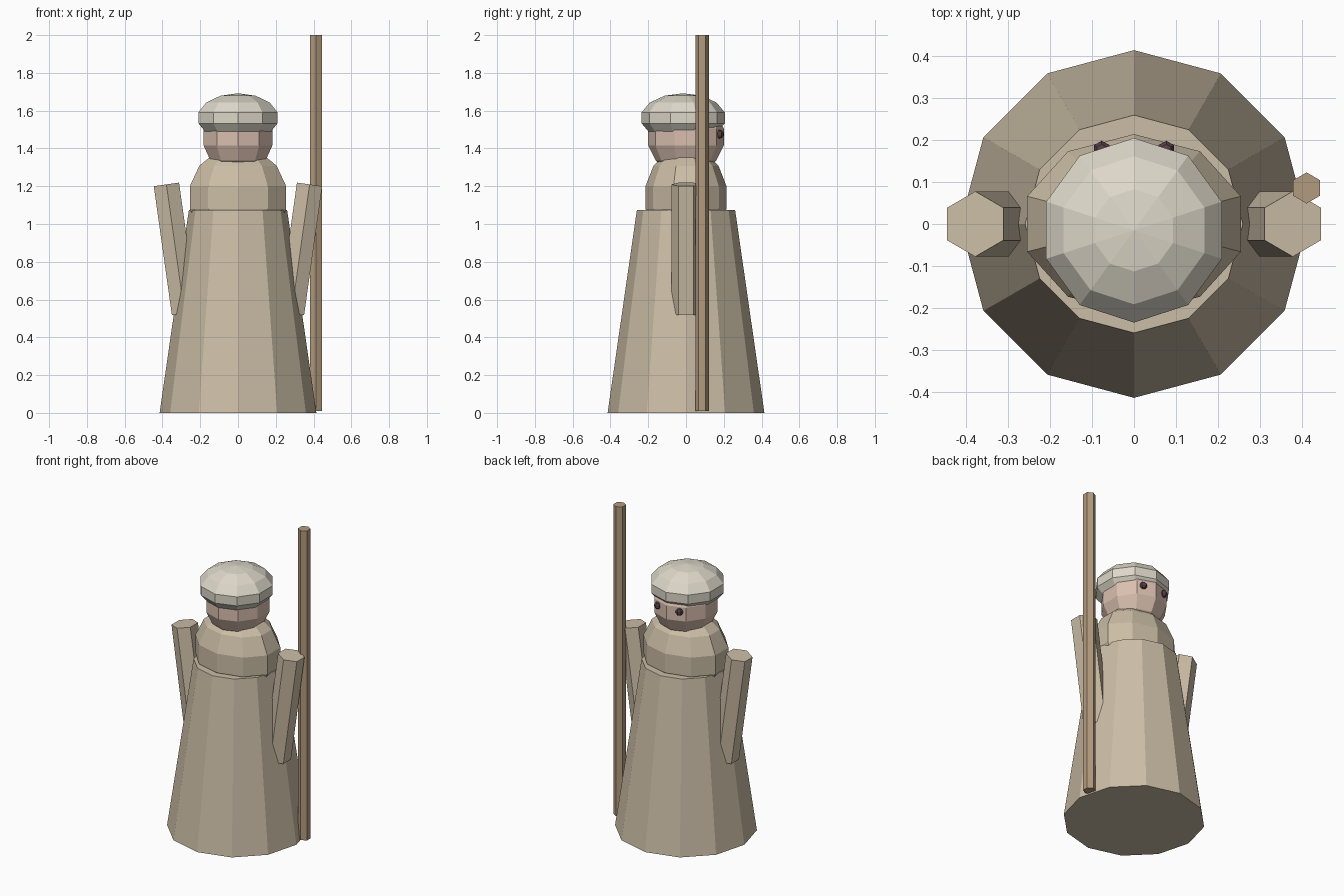
import bpy, bmesh
from math import sin, cos, pi, radians
from mathutils import Matrix

if "Cube" in bpy.data.objects:
    bpy.data.objects.remove(bpy.data.objects["Cube"])


def material(name, rgb):
    m = bpy.data.materials.new(name)
    m.diffuse_color = (*rgb, 1)
    m.use_nodes = True
    m.node_tree.nodes["Principled BSDF"].inputs["Base Color"].default_value = m.diffuse_color
    return m


CLOTH = material("cloth", (0.60, 0.51, 0.38))
SKIN = material("skin", (0.70, 0.52, 0.43))
CAP = material("cap_fabric", (0.72, 0.68, 0.58))
WOOD = material("wood", (0.45, 0.33, 0.21))
DARK = material("dark", (0.09, 0.05, 0.06))


def finish(name, bm, mat, matrix):
    bmesh.ops.recalc_face_normals(bm, faces=bm.faces)
    mesh = bpy.data.meshes.new(name)
    bm.to_mesh(mesh)
    bm.free()
    mesh.transform(matrix)
    mesh.materials.append(mat)
    ob = bpy.data.objects.new(name, mesh)
    bpy.context.collection.objects.link(ob)
    return ob


def prism(name, sides, r_bottom, r_top, height, mat, center, tilt=0.0):
    """Flat-faced cone or rod with a corner pointing along +y."""
    bm = bmesh.new()
    rings = []
    for r, z in ((r_bottom, -height / 2), (r_top, height / 2)):
        rings.append([bm.verts.new((r * sin(2 * pi * i / sides), r * cos(2 * pi * i / sides), z))
                      for i in range(sides)])
    for ring in rings:
        bm.faces.new(ring)
    for i in range(sides):
        j = (i + 1) % sides
        bm.faces.new((rings[0][i], rings[0][j], rings[1][j], rings[1][i]))
    return finish(name, bm, mat, Matrix.Translation(center) @ Matrix.Rotation(tilt, 4, 'Y'))


def ball(name, radii, center, mat, segments=10, rings=7):
    """Low-poly ellipsoid with a corner pointing along +y."""
    bm = bmesh.new()
    bmesh.ops.create_uvsphere(bm, u_segments=segments, v_segments=rings, radius=1)
    # turn so that one meridian lies exactly on +y
    v = max(bm.verts, key=lambda p: p.co.x ** 2 + p.co.y ** 2).co
    spin = Matrix.Rotation(v.to_2d().angle_signed((0, 1)) * -1, 4, 'Z')
    bm.transform(Matrix.Diagonal((*radii, 1)) @ spin)
    return finish(name, bm, mat, Matrix.Translation(center))


# Body
prism("robe", 12, 0.415, 0.26, 1.075, CLOTH, (0, 0, 0.5375))
ball("shoulders", (0.275, 0.22, 0.27), (0, 0, 1.14), CLOTH)

# Head and cap
ball("head", (0.196, 0.205, 0.20), (0, 0, 1.46), SKIN)
ball("cap", (0.226, 0.226, 0.13), (0, -0.015, 1.562), CAP)

# Eyes and arms on both sides
for side, s in (("left", -1), ("right", 1)):
    ball("eye_" + side, (0.023, 0.023, 0.023), (s * 0.077, 0.177, 1.475), DARK, 6, 5)
    prism("arm_" + side, 6, 0.078, 0.078, 0.69, CLOTH, (s * 0.331, 0, 0.868), s * radians(8))

# Staff
prism("staff", 6, 0.037, 0.037, 1.99, WOOD, (0.412, 0.086, 1.005))
